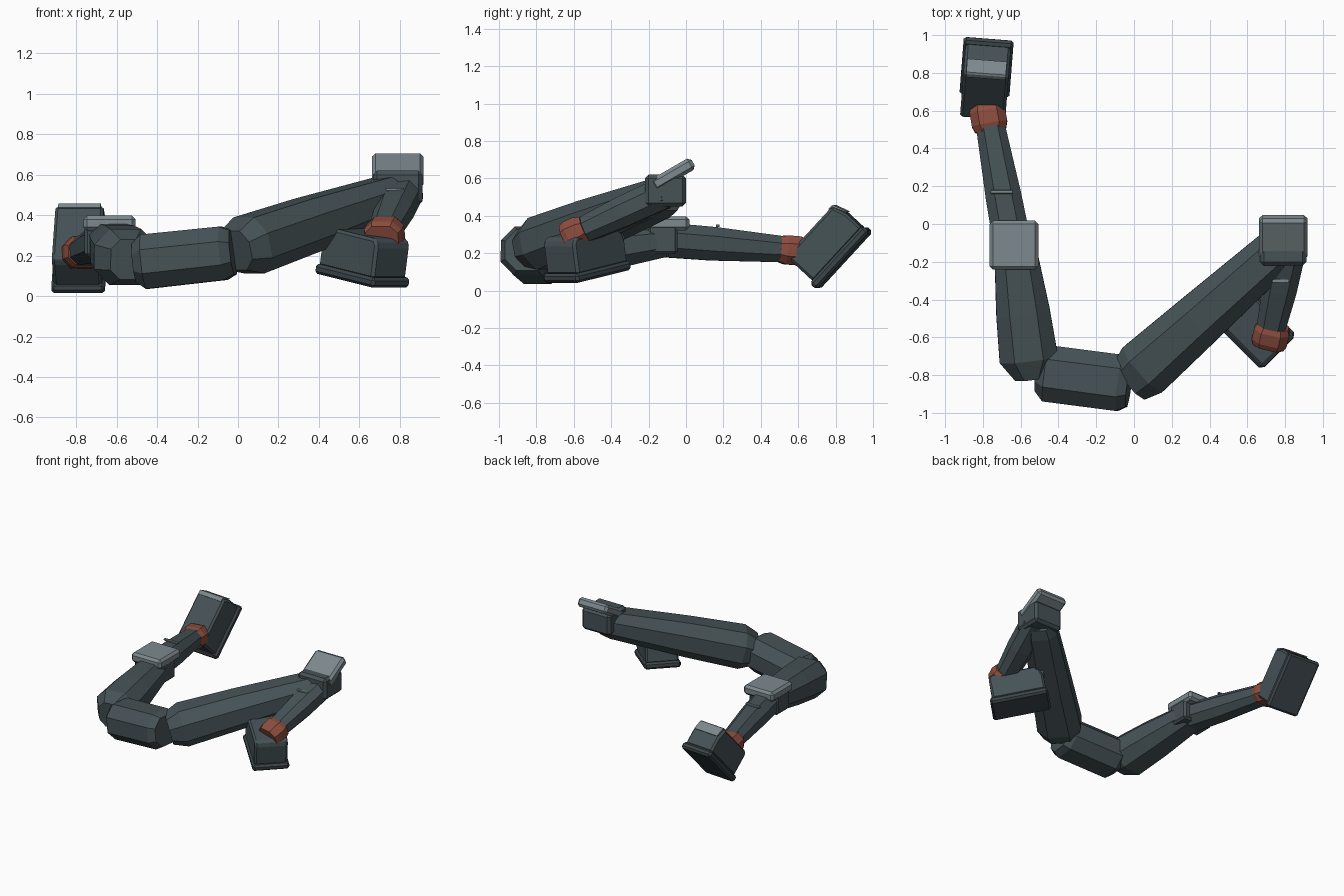
import bpy, bmesh
from mathutils import Vector, Matrix

if "Cube" in bpy.data.objects:
    bpy.data.objects.remove(bpy.data.objects["Cube"])


def material(name, rgb):
    m = bpy.data.materials.new(name)
    m.diffuse_color = (*rgb, 1)
    m.use_nodes = True
    m.node_tree.nodes["Principled BSDF"].inputs["Base Color"].default_value = m.diffuse_color
    return m


SLATE = material("slate_armour", (0.061, 0.085, 0.094))
SOLE = material("dark_slate", (0.045, 0.060, 0.068))
LIGHT = material("light_grey", (0.205, 0.250, 0.268))
RED = material("rust_red", (0.270, 0.076, 0.050))
Z = Vector((0, 0, 1))


def finish(name, bm, mat, bevel=0.0):
    bmesh.ops.recalc_face_normals(bm, faces=bm.faces)
    me = bpy.data.meshes.new(name)
    bm.to_mesh(me)
    bm.free()
    ob = bpy.data.objects.new(name, me)
    me.materials.append(mat)
    bpy.context.collection.objects.link(ob)
    if bevel:
        mod = ob.modifiers.new("edge_bevel", 'BEVEL')
        mod.width, mod.segments = bevel, 1
    return ob


def frame(a, b):
    """Side, along and up axes of a segment."""
    along = (b - a).normalized()
    side = along.cross(Z).normalized()
    return side, along, side.cross(along)


def limb(name, a, b, rings, mat, chamfer=0.28):
    """Eight-sided loft; rings are (fraction, width, height)."""
    a, b = Vector(a), Vector(b)
    s, _, u = frame(a, b)
    bm = bmesh.new()
    loops = []
    for f, w, h in rings:
        c = a.lerp(b, f)
        k = chamfer * min(w, h)
        x, y = w / 2, h / 2
        pts = [(x, y - k), (x - k, y), (k - x, y), (-x, y - k),
               (-x, k - y), (k - x, -y), (x - k, -y), (x, k - y)]
        loops.append([bm.verts.new(c + s * p + u * q) for p, q in pts])
    for l0, l1 in zip(loops, loops[1:]):
        for i in range(8):
            j = (i + 1) % 8
            bm.faces.new((l0[i], l0[j], l1[j], l1[i]))
    bm.faces.new(loops[0])
    bm.faces.new(loops[-1])
    return finish(name, bm, mat)


def box(name, size, mat, matrix, bevel=0.015):
    bm = bmesh.new()
    bmesh.ops.create_cube(bm, size=1)
    bmesh.ops.scale(bm, vec=size, verts=bm.verts)
    bm.transform(matrix)
    return finish(name, bm, mat, bevel)


def extrude_profile(name, profile, width, mat, matrix, bevel):
    """Extrude a (length, height) outline sideways."""
    bm = bmesh.new()
    l, r = [[bm.verts.new((x, p, q)) for p, q in profile] for x in (-width / 2, width / 2)]
    bm.faces.new(l)
    bm.faces.new(r)
    for i in range(len(profile)):
        j = (i + 1) % len(profile)
        bm.faces.new((l[i], l[j], r[j], r[i]))
    bm.transform(matrix)
    return finish(name, bm, mat, bevel)


def thigh(side_name, a, b, rings):
    limb(side_name + "_thigh", a, b, rings, SLATE)
    # thin panel seam on each flank
    a, b = Vector(a), Vector(b)
    s, _, u = frame(a, b)
    (f0, w0, _), (f1, w1, _) = rings[1], rings[-1]
    for sign, tag in ((1, "outer"), (-1, "inner")):
        ends = []
        for f in (0.36, 0.74):
            w = w0 + (w1 - w0) * (f - f0) / (f1 - f0)
            ends.append(a.lerp(b, f) + s * sign * w / 2 + u * 0.03)
        limb(f"{side_name}_thigh_seam_{tag}", *ends, [(0, .006, .008), (1, .006, .008)], SOLE)


def shin(side_name, a, b, rings, strip):
    limb(side_name + "_shin", a, b, rings, SLATE)
    # small light strip across the top of the shin
    box(side_name + "_shin_strip", (strip[3], 0.02, 0.014), LIGHT,
        Matrix.Translation(strip[:3]), 0.003)


def foot(side_name, heel, toe):
    heel, toe = Vector(heel), Vector(toe)
    s, t, u = frame(heel, toe)
    m = Matrix((s, t, u)).transposed().to_4x4()
    m.translation = (heel + toe) / 2
    box(side_name + "_sole", (0.265, 0.42, 0.05), SOLE, m @ Matrix.Translation((0, 0, .025)), 0.014)
    profile = [(-.19, .04), (.198, .04), (.198, .16), (.172, .24), (-.172, .24), (-.19, .21)]
    extrude_profile(side_name + "_foot", profile, 0.24, SLATE, m, 0.014)
    cap = [(.200, .165), (.207, .165), (.184, .240), (.174, .246), (.150, .246), (.150, .238), (.172, .238)]
    extrude_profile(side_name + "_toe_cap", cap, 0.21, LIGHT, m, 0)


# pelvis
limb("pelvis", (-.51, -.785, .165), (-.025, -.848, .217),
     [(0, .20, .19), (.10, .30, .27), (.90, .30, .265), (1, .24, .22)], SLATE)

# thighs
thigh("right", (-.02, -.83, .225), (.80, -.10, .51),
      [(0, .25, .20), (.09, .315, .285), (.45, .285, .265), (.93, .24, .205), (1, .20, .17)])
thigh("left", (-.545, -.815, .18), (-.63, -.12, .27),
      [(0, .17, .20), (.15, .31, .28), (.5, .285, .25), (1, .22, .18)])

# knees: guard block with a light pad on top
box("right_knee_block", (.245, .22, .17), SLATE, Matrix.Translation((.79, -.11, .535)), 0.02)
box("right_knee_pad", (.255, .25, .07), LIGHT,
    Matrix.Translation((.79, -.07, .622)) @ Matrix.Rotation(0.525, 4, 'X'), 0.018)
box("left_knee_block", (.25, .16, .17), SLATE, Matrix.Translation((-.635, -.125, .28)), 0.015)
box("left_knee_pad", (.258, .26, .075), LIGHT, Matrix.Translation((-.635, -.112, .36)), 0.018)

# shins
shin("right", (.82, -.12, .52), (.715, -.60, .30),
     [(0, .19, .17), (.45, .185, .165), (1, .145, .13)], (.775, -.302, .527, .09))
shin("left", (-.645, -.10, .27), (-.775, .60, .215),
     [(0, .20, .185), (.35, .19, .18), (1, .145, .13)], (-.70, .17, .347, .12))

# ankle bands
band = [(0, .165, .13), (.25, .19, .155), (.75, .19, .155), (1, .165, .13)]
limb("right_ankle", (.738, -.535, .333), (.712, -.645, .285), band, RED)
limb("left_ankle", (-.758, .495, .222), (-.783, .635, .21), band, RED)

# feet
foot("right", (.757, -.67, .04), (.467, -.38, .112))
foot("left", (-.79, .708, .008), (-.768, .988, .312))
